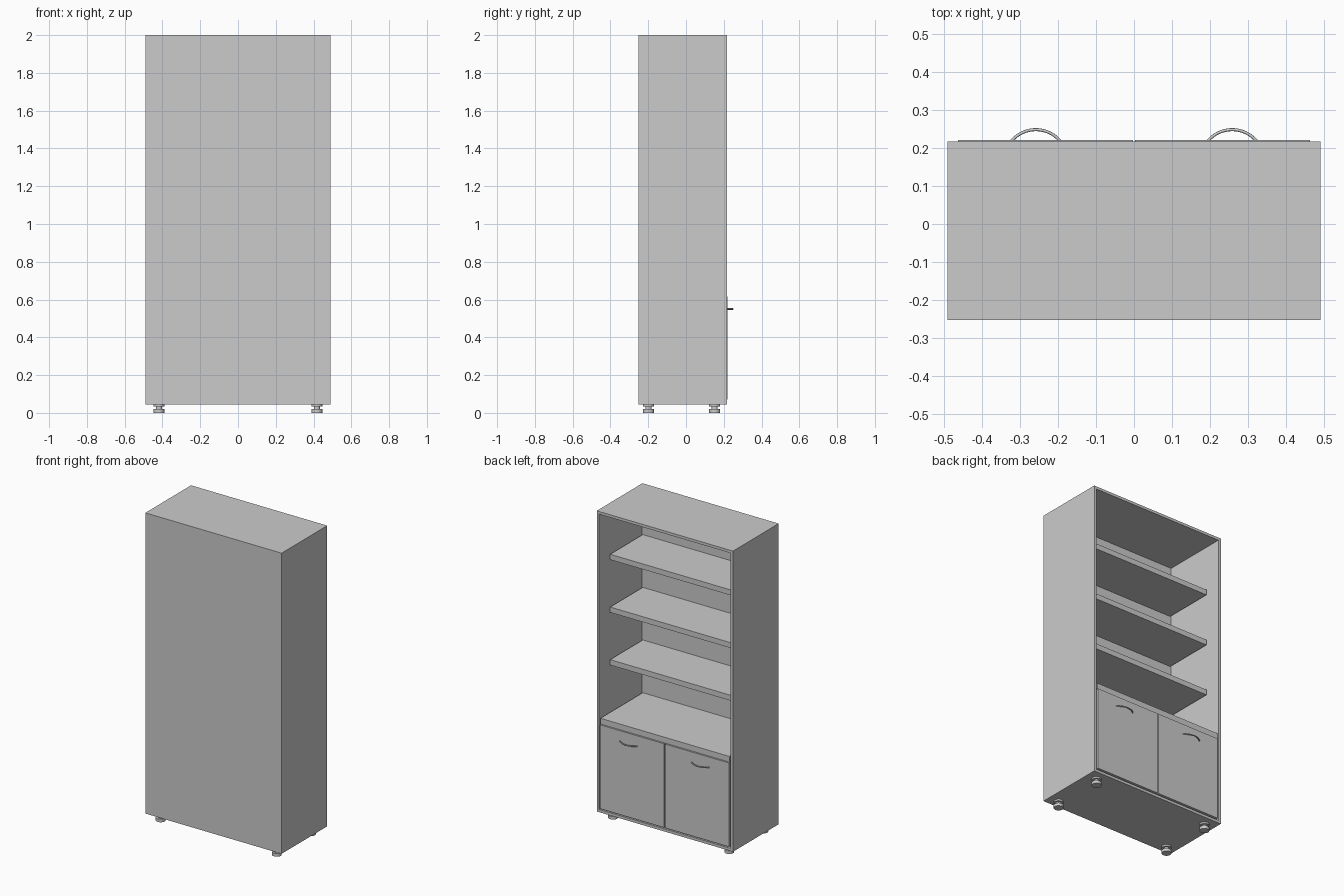
import bpy, bmesh, math

if "Cube" in bpy.data.objects:
    bpy.data.objects.remove(bpy.data.objects["Cube"])

W, BACK, FRONT, Z0, Z1, T = 0.49, -0.252, 0.217, 0.045, 2.0, 0.025
INNER_BACK = -0.22


def finish(name, bm):
    bmesh.ops.recalc_face_normals(bm, faces=bm.faces)
    me = bpy.data.meshes.new(name)
    bm.to_mesh(me)
    bm.free()
    ob = bpy.data.objects.new(name, me)
    bpy.context.collection.objects.link(ob)
    return ob


def box_bm(x0, x1, y0, y1, z0, z1):
    bm = bmesh.new()
    bmesh.ops.create_cube(bm, size=1)
    for v in bm.verts:
        v.co = (x1 if v.co.x > 0 else x0, y1 if v.co.y > 0 else y0, z1 if v.co.z > 0 else z0)
    bm.normal_update()
    return bm


def smooth(ob):
    bpy.ops.object.select_all(action='DESELECT')
    ob.select_set(True)
    bpy.context.view_layer.objects.active = ob
    bpy.ops.object.shade_smooth_by_angle(angle=math.radians(35))


# Carcass: one box, opened on the +y side
bm = box_bm(-W, W, BACK, FRONT, Z0, Z1)
face = next(f for f in bm.faces if f.normal.y > 0.9)
bmesh.ops.inset_region(bm, faces=[face], thickness=T)
ext = bmesh.ops.extrude_discrete_faces(bm, faces=[face])
for v in ext['faces'][0].verts:
    v.co.y = INNER_BACK
finish("carcass", bm)

# Divider above the doors, then three shallower shelves
xi = W - T
finish("divider_shelf", box_bm(-xi, xi, INNER_BACK, FRONT - 0.002, 0.62, 0.657))
for i, z in enumerate((1.0, 1.342, 1.685)):
    finish(f"shelf_{i + 1}", box_bm(-xi, xi, INNER_BACK, 0.115, z - 0.035, z))

for side, s in (("left", -1), ("right", 1)):
    # Doors
    a, b = sorted((s * 0.003, s * (xi - 0.002)))
    finish(f"{side}_door", box_bm(a, b, 0.196, 0.221, Z0 + T + 0.002, 0.617))

    # Bowed handles
    cu = bpy.data.curves.new(f"{side}_handle", 'CURVE')
    cu.dimensions = '3D'
    cu.bevel_depth = 0.004
    cu.bevel_resolution = 2
    cu.use_fill_caps = True
    sp = cu.splines.new('POLY')
    n, half, sag = 16, 0.064, 0.03
    r = (half ** 2 + sag ** 2) / (2 * sag)
    amax = math.asin(half / r)
    sp.points.add(n)
    for i, p in enumerate(sp.points):
        t = amax * (2 * i / n - 1)
        p.co = (s * 0.258 + r * math.sin(t), 0.248 - r + r * math.cos(t), 0.55, 1)
    ob = bpy.data.objects.new(f"{side}_handle", cu)
    bpy.context.collection.objects.link(ob)
    sp.use_smooth = True

    # Turned feet: base pad, neck, mounting flange
    for end, y in (("back", -0.198), ("front", 0.152)):
        bm = bmesh.new()
        prof = [(0, 0), (0.029, 0), (0.029, 0.02), (0.016, 0.02),
                (0.016, 0.034), (0.029, 0.034), (0.029, Z0), (0, Z0)]
        vs = [bm.verts.new((px, 0, pz)) for px, pz in prof]
        es = [bm.edges.new(e) for e in zip(vs, vs[1:])]
        bmesh.ops.spin(bm, geom=vs + es, cent=(0, 0, 0), axis=(0, 0, 1),
                       angle=math.tau, steps=24, use_duplicate=False)
        bmesh.ops.remove_doubles(bm, verts=bm.verts, dist=1e-5)
        foot = finish(f"{end}_{side}_foot", bm)
        foot.location = (s * 0.418, y, 0)
        smooth(foot)
